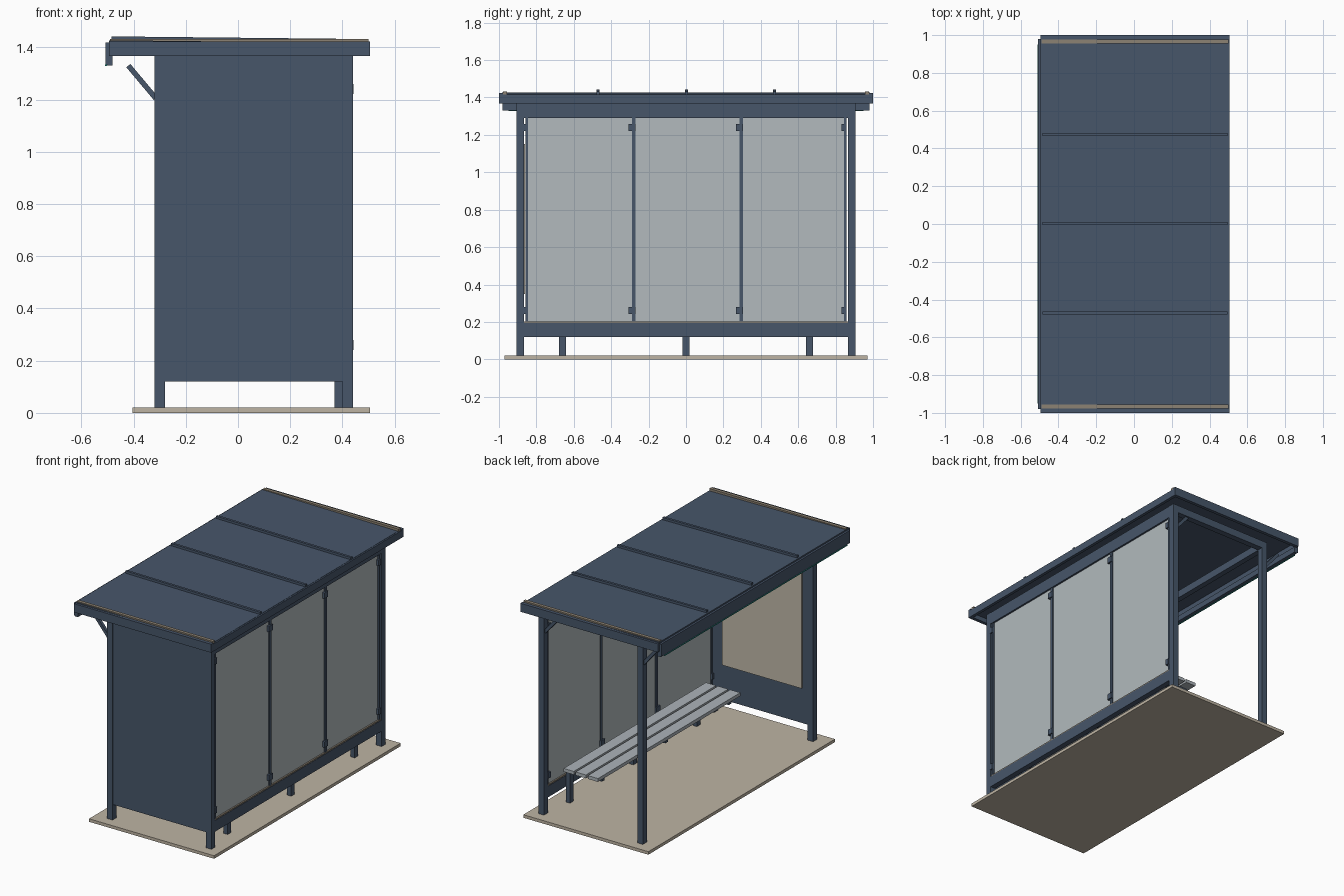
import bpy
import math
from mathutils import Vector

cube = bpy.data.objects.get("Cube")
if cube:
    bpy.data.objects.remove(cube, do_unlink=True)


def material(name, rgb):
    """Flat colour given as 0-255 display values, stored as linear."""
    lin = [((c / 255 + 0.055) / 1.055) ** 2.4 for c in rgb] + [1.0]
    m = bpy.data.materials.new(name)
    m.use_nodes = True
    m.diffuse_color = lin
    bsdf = next(n for n in m.node_tree.nodes if n.type == "BSDF_PRINCIPLED")
    bsdf.inputs["Base Color"].default_value = lin
    return m


BLUE = material("slate blue paint", (71, 86, 106))
GLASS = material("pale glass", (178, 186, 189))
STONE = material("sand paving", (190, 180, 163))
POSTER = material("poster paper", (192, 185, 169))
TRIM = material("bronze trim", (140, 130, 115))
SLAT = material("light grey slats", (172, 179, 185))
TEAL = material("teal light", (45, 150, 142))


def box(name, xs, ys, zs, mat):
    """Box spanning the given ranges."""
    verts = [(x, y, z) for x in xs for y in ys for z in zs]
    faces = [(0, 1, 3, 2), (4, 6, 7, 5), (0, 4, 5, 1),
             (2, 3, 7, 6), (0, 2, 6, 4), (1, 5, 7, 3)]
    mesh = bpy.data.meshes.new(name)
    mesh.from_pydata(verts, [], faces)
    mesh.materials.append(mat)
    ob = bpy.data.objects.new(name, mesh)
    bpy.context.collection.objects.link(ob)
    return ob


def strut(name, start, end, y, width, mat):
    """Square bar between two (x, z) points at depth y."""
    a, b = Vector((start[0], y, start[1])), Vector((end[0], y, end[1]))
    d, w = b - a, width / 2
    ob = box(name, (-d.length / 2, d.length / 2), (-w, w), (-w, w), mat)
    ob.location = (a + b) / 2
    ob.rotation_euler.y = -math.atan2(d.z, d.x)
    return ob


def around(c, w):
    return (c - w / 2, c + w / 2)


# Paved base
box("base_slab", (-0.405, 0.505), (-0.97, 0.97), (0, 0.02), STONE)

# Corner posts and end headers
for side, y in (("front", -0.885), ("back", 0.885)):
    for name, x in (("open", -0.30), ("glazed", 0.42)):
        box(f"{side}_{name}_post", around(x, 0.04), around(y, 0.04), (0.02, 1.37), BLUE)
    box(f"{side}_header", (-0.28, 0.40), around(y, 0.04), (1.32, 1.37), BLUE)
    strut(f"{side}_canopy_brace", (-0.315, 1.205), (-0.42, 1.33), y, 0.02, BLUE)
strut("back_inner_brace", (0.405, 1.22), (0.31, 1.33), 0.885, 0.02, BLUE)

# Long beams and bottom rail
box("glazed_beam", (0.40, 0.438), (-0.865, 0.865), (1.29, 1.37), BLUE)
box("open_beam", (-0.318, -0.282), (-0.865, 0.865), (1.32, 1.37), BLUE)
box("bottom_rail", (0.402, 0.438), (-0.865, 0.865), (0.12, 0.193), BLUE)
box("rail_trim", (0.404, 0.436), (-0.865, 0.865), (0.193, 0.201), TRIM)

# Solid end wall with poster inside
box("end_wall", (-0.28, 0.40), (-0.90, -0.868), (0.12, 1.32), BLUE)
box("poster", (-0.24, 0.34), (-0.868, -0.86), (0.35, 1.15), POSTER)

# Glazing, mullions and clamps
edges = (-0.852, -0.28, 0.295, 0.852)
for i in range(3):
    box(f"glass_pane_{i + 1}", (0.414, 0.426),
        (edges[i] + 0.008, edges[i + 1] - 0.008), (0.20, 1.29), GLASS)
for i, y in enumerate(edges):
    inner = i in (1, 2)
    box(f"mullion_{i + 1}", (0.408, 0.434), around(y, 0.02 if inner else 0.012),
        (0.19, 1.29), BLUE)
    for level, z in (("lower", 0.26), ("upper", 1.24)):
        box(f"{level}_clamp_{i + 1}", (0.402, 0.442), around(y - 0.008, 0.038 if inner else 0.024),
            around(z, 0.038), BLUE)

# Bench on cantilever supports
for i, y in enumerate((-0.66, 0, 0.66)):
    box(f"bench_leg_{i + 1}", (0.37, 0.40), around(y, 0.036), (0.02, 0.25), BLUE)
    box(f"bench_arm_{i + 1}", (0.14, 0.37), around(y, 0.03), (0.222, 0.25), BLUE)
for i in range(3):
    box(f"bench_slat_{i + 1}", around(0.16 + i * 0.088, 0.074), (-0.74, 0.74),
        (0.25, 0.272), SLAT)

# Gently sloped roof with seams
strut_roof = box("roof_panel", (-0.495, 0.495), (-0.985, 0.985), (-0.02, 0), BLUE)
strut_roof.location.z = 1.422
strut_roof.rotation_euler.y = math.radians(0.6)
for i, y in enumerate((-0.47, 0.003, 0.473)):
    seam = box(f"roof_seam_{i + 1}", (-0.485, 0.495), around(y, 0.016), (-0.01, 0.015), BLUE)
    seam.location.z = 1.422
    seam.rotation_euler.y = math.radians(0.6)

# Fascias, edge trims, gutter and light strip
for side, s in (("front", -1), ("back", 1)):
    box(f"{side}_fascia", (-0.495, 0.505), sorted((s * 0.978, s * 1.0)), (1.367, 1.423), BLUE)
    box(f"{side}_roof_trim", (-0.49, 0.50), around(s * 0.967, 0.022), (1.41, 1.432), TRIM)
box("rear_fascia", (0.485, 0.505), (-0.98, 0.98), (1.367, 1.415), BLUE)
box("gutter_face", (-0.508, -0.494), (-0.98, 0.98), (1.335, 1.418), BLUE)
box("gutter_base", (-0.502, -0.48), (-0.98, 0.98), (1.33, 1.367), BLUE)
box("light_strip", (-0.51, -0.502), (-0.95, 0.95), (1.328, 1.335), TEAL)
